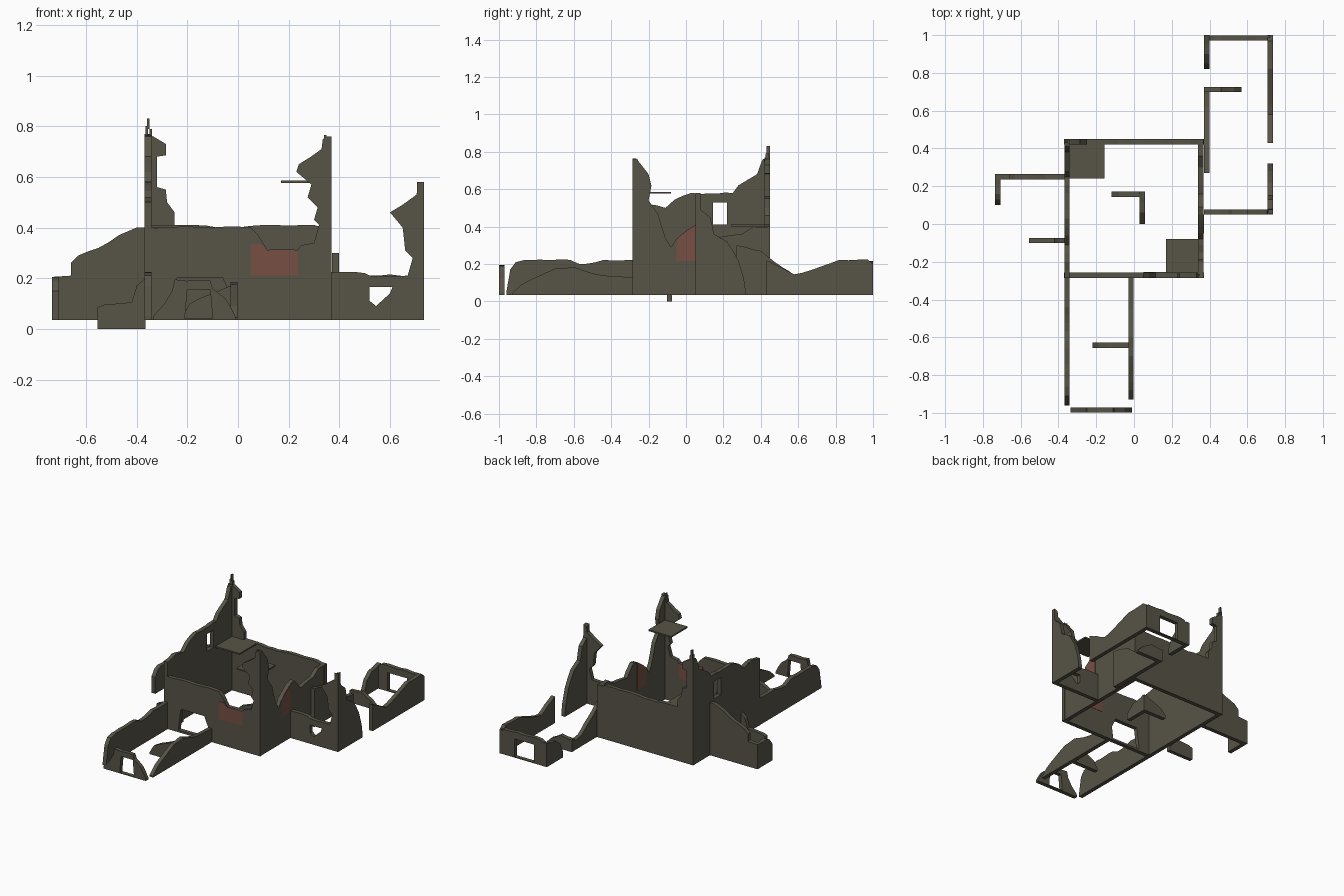
import bpy, bmesh, random
from mathutils import Matrix

random.seed(4)


def material(name, rgb):
    m = bpy.data.materials.new(name)
    m.diffuse_color = (*rgb, 1)
    return m


STONE = material("olive stone", (0.095, 0.087, 0.062))
BRICK = material("red brick", (0.18, 0.078, 0.056))
B = 0.035  # foot of the walls


def ragged(pts, amp):
    """Break a top line into small uneven steps."""
    out = [pts[0]]
    for a, b in zip(pts, pts[1:]):
        n = max(1, int(((a[0] - b[0]) ** 2 + (a[1] - b[1]) ** 2) ** 0.5 / 0.04))
        for i in range(1, n):
            t = i / n
            out.append((a[0] + (b[0] - a[0]) * t,
                        a[1] + (b[1] - a[1]) * t + random.uniform(-amp, amp)))
        out.append(b)
    return out


def wall(name, axis, c, top, holes=(), base=B, t=0.028, mat=STONE, amp=0.004, closed=False):
    """Upright slab along axis, centred on c; top line runs from one end to the other."""
    line = ragged(top, amp)
    outline = line if closed else [(top[0][0], base)] + line + [(top[-1][0], base)]
    cu = bpy.data.curves.new(name, 'CURVE')
    cu.dimensions, cu.fill_mode, cu.extrude = '2D', 'BOTH', t / 2
    for loop in [outline, *holes]:
        s = cu.splines.new('POLY')
        s.points.add(len(loop) - 1)
        for p, q in zip(s.points, loop):
            p.co = (q[0], q[1], 0, 1)
        s.use_cyclic_u = True
    tmp = bpy.data.objects.new(name + "_outline", cu)
    me = bpy.data.meshes.new_from_object(tmp)
    bpy.data.objects.remove(tmp)
    if axis == 'x':
        m = Matrix(((1, 0, 0, 0), (0, 0, 1, c), (0, 1, 0, 0), (0, 0, 0, 1)))
    else:
        m = Matrix(((0, 0, 1, c), (1, 0, 0, 0), (0, 1, 0, 0), (0, 0, 0, 1)))
    me.transform(m)
    bm = bmesh.new()
    bm.from_mesh(me)
    bmesh.ops.remove_doubles(bm, verts=bm.verts, dist=1e-5)
    bmesh.ops.recalc_face_normals(bm, faces=bm.faces)
    for f in bm.faces:
        f.smooth = False
    bm.to_mesh(me)
    bm.free()
    me.materials.clear()
    me.materials.append(mat)
    ob = bpy.data.objects.new(name, me)
    bpy.context.collection.objects.link(ob)
    return ob


def box(name, x0, x1, y0, y1, z0, z1):
    h = (y1 - y0)
    return wall(name, 'x', (y0 + y1) / 2, [(x0, z1), (x1, z1)], base=z0, t=h, amp=0)


def rect(a, b, z0, z1):
    return [(a, z0), (b, z0), (b, z1), (a, z1)]


# main hall: front wall with doorway, notch and broken right corner
wall("hall_front_wall", 'x', -0.271,
     [(-0.37, 0.40), (-0.20, 0.405), (0.05, 0.40), (0.08, 0.37), (0.115, 0.312), (0.235, 0.312),
      (0.25, 0.33), (0.30, 0.34), (0.32, 0.41), (0.30, 0.43), (0.315, 0.48), (0.275, 0.52),
      (0.29, 0.57), (0.23, 0.62), (0.24, 0.65), (0.33, 0.71), (0.335, 0.75), (0.37, 0.76)],
     holes=[[(-0.26, 0.05), (-0.04, 0.05), (-0.03, 0.13), (-0.06, 0.20), (-0.24, 0.20)]])

# hall right wall, low gap behind the tall corner
wall("hall_right_wall", 'y', 0.354,
     [(-0.285, 0.76), (-0.255, 0.75), (-0.20, 0.68), (-0.185, 0.62), (-0.20, 0.54), (-0.15, 0.47),
      (-0.11, 0.34), (-0.08, 0.29), (-0.05, 0.335), (0.05, 0.41), (0.09, 0.42), (0.14, 0.37),
      (0.16, 0.34), (0.30, 0.36), (0.36, 0.40), (0.45, 0.40)])

# hall back wall rising at its left corner
wall("hall_back_wall", 'x', 0.435,
     [(-0.37, 0.77), (-0.335, 0.76), (-0.285, 0.73), (-0.285, 0.685), (-0.32, 0.68), (-0.32, 0.56),
      (-0.285, 0.55), (-0.28, 0.50), (-0.25, 0.46), (-0.25, 0.41), (0.0, 0.40), (0.10, 0.41),
      (0.30, 0.41), (0.37, 0.39)])

# hall left wall with window
wall("hall_left_wall", 'y', -0.355,
     [(-0.285, 0.50), (-0.20, 0.52), (-0.11, 0.50), (-0.06, 0.545), (0.03, 0.58), (0.08, 0.575),
      (0.25, 0.58), (0.28, 0.62), (0.38, 0.68), (0.41, 0.76), (0.45, 0.77)],
     holes=[rect(0.145, 0.22, 0.41, 0.53)])

# loose splinters over the tall corners
for i, (x, y, z0, z1) in enumerate([(-0.36, 0.44, 0.76, 0.80), (-0.345, 0.435, 0.76, 0.79),
                                    (-0.355, 0.44, 0.79, 0.83), (0.345, -0.275, 0.74, 0.765)]):
    box(f"splinter_{i}", x - 0.005, x + 0.005, y - 0.01, y + 0.01, z0, z1)

# red brick repairs through the hall walls
wall("front_brick_patch", 'x', -0.271,
     [(0.05, 0.21), (0.05, 0.335), (0.09, 0.335), (0.115, 0.312), (0.235, 0.312), (0.235, 0.21)],
     t=0.032, mat=BRICK, amp=0, closed=True)
wall("right_brick_patch", 'y', 0.354,
     [(-0.05, 0.215), (-0.05, 0.335), (0.05, 0.41), (0.05, 0.215)],
     t=0.032, mat=BRICK, amp=0, closed=True)

# remains of upper floors
box("upper_floor_left", -0.345, -0.155, 0.24, 0.425, 0.40, 0.41)
box("upper_floor_right", 0.17, 0.345, -0.26, -0.08, 0.576, 0.586)

# low partition inside the hall
wall("hall_partition_a", 'x', 0.158, [(-0.12, 0.06), (-0.08, 0.10), (0.0, 0.13), (0.058, 0.15)])
wall("hall_partition_b", 'y', 0.044, [(0.0, 0.08), (0.06, 0.13), (0.17, 0.15)])

# front wing
wall("front_wing_left", 'y', -0.355,
     [(-0.96, 0.05), (-0.94, 0.17), (-0.91, 0.21), (-0.86, 0.222), (-0.62, 0.222), (-0.57, 0.20),
      (-0.48, 0.21), (-0.44, 0.222), (-0.285, 0.222)])
wall("front_wing_right", 'y', -0.016,
     [(-0.93, 0.045), (-0.88, 0.09), (-0.80, 0.13), (-0.70, 0.175), (-0.60, 0.185), (-0.50, 0.15),
      (-0.40, 0.135), (-0.285, 0.13)])
wall("front_wing_end", 'x', -0.985,
     [(-0.335, 0.05), (-0.29, 0.10), (-0.26, 0.15), (-0.25, 0.195), (-0.11, 0.19), (-0.10, 0.16),
      (-0.05, 0.12), (-0.01, 0.05)],
     holes=[[(-0.21, 0.04), (-0.10, 0.04), (-0.11, 0.155), (-0.20, 0.155)]])
wall("front_wing_partition", 'x', -0.642,
     [(-0.22, 0.05), (-0.19, 0.10), (-0.10, 0.14), (-0.03, 0.17)])

# right wing: front wall with broken window and tall fragment at the corner
wall("right_wing_front", 'x', 0.064,
     [(0.37, 0.225), (0.50, 0.22), (0.52, 0.21), (0.67, 0.21), (0.69, 0.28), (0.66, 0.31),
      (0.65, 0.40), (0.60, 0.46), (0.65, 0.49), (0.705, 0.53), (0.71, 0.57), (0.735, 0.58)],
     holes=[[(0.52, 0.165), (0.52, 0.11), (0.545, 0.09), (0.60, 0.14), (0.61, 0.165)]])
wall("right_wing_right_near", 'y', 0.721,
     [(0.05, 0.58), (0.075, 0.55), (0.08, 0.49), (0.13, 0.45), (0.15, 0.36), (0.22, 0.32),
      (0.28, 0.22), (0.31, 0.12), (0.32, 0.05)])
wall("right_wing_right_far", 'y', 0.721,
     [(0.43, 0.22), (0.47, 0.20), (0.58, 0.145), (0.66, 0.165), (0.76, 0.20), (0.82, 0.222),
      (0.97, 0.225), (1.0, 0.20)])
wall("right_wing_back", 'x', 0.985,
     [(0.38, 0.18), (0.42, 0.21), (0.60, 0.215), (0.72, 0.21)],
     holes=[rect(0.47, 0.62, 0.04, 0.165)])
wall("right_wing_left_near", 'y', 0.385,
     [(0.27, 0.30), (0.40, 0.27), (0.52, 0.18), (0.62, 0.11), (0.725, 0.10)])
wall("right_wing_left_far", 'y', 0.385,
     [(0.82, 0.07), (0.85, 0.14), (0.90, 0.18), (1.0, 0.20)])
wall("right_wing_partition", 'x', 0.712,
     [(0.37, 0.12), (0.46, 0.13), (0.53, 0.09), (0.57, 0.05)])

# left outbuilding stubs
wall("left_stub_long", 'x', 0.25,
     [(-0.735, 0.205), (-0.66, 0.21), (-0.66, 0.26), (-0.63, 0.29), (-0.55, 0.32), (-0.47, 0.37),
      (-0.40, 0.40), (-0.365, 0.40)])
wall("left_stub_end", 'y', -0.721,
     [(0.10, 0.15), (0.13, 0.19), (0.16, 0.205), (0.26, 0.205)])
wall("left_stub_sunken", 'x', -0.088,
     [(-0.555, 0.085), (-0.53, 0.095), (-0.42, 0.105), (-0.40, 0.17), (-0.365, 0.20)],
     base=0.0, t=0.026)
